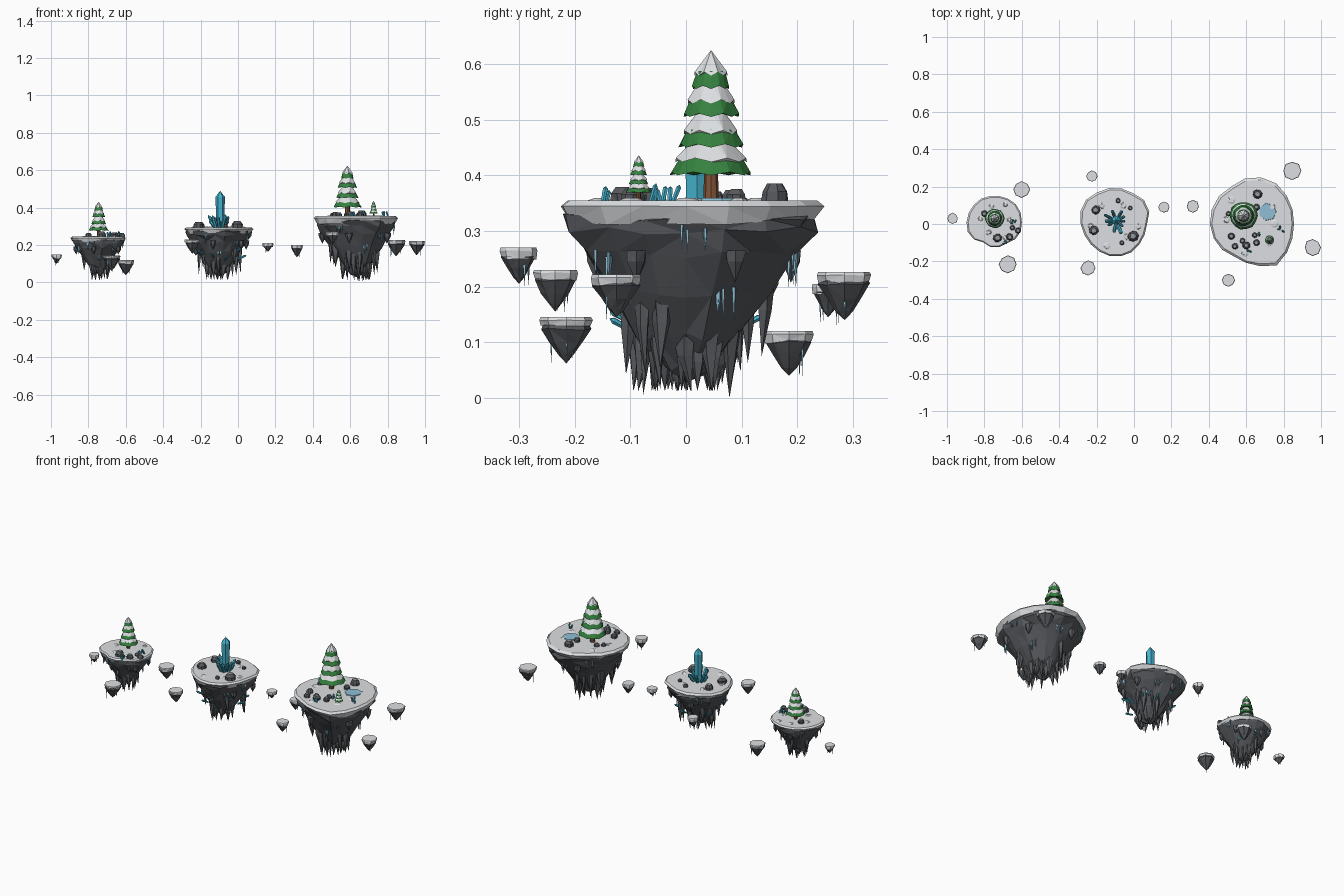
import bpy, bmesh, math, random
from mathutils import Vector

random.seed(7)
cube = bpy.data.objects.get("Cube")
if cube:
    bpy.data.objects.remove(cube, do_unlink=True)


def material(name, r, g, b):
    m = bpy.data.materials.new(name)
    m.use_nodes = True
    m.diffuse_color = (r, g, b, 1)
    m.node_tree.nodes["Principled BSDF"].inputs["Base Color"].default_value = (r, g, b, 1)
    return m


SNOW = material("snow", .72, .74, .76)
ROCK = material("dark_rock", .095, .1, .11)
PALE = material("pale_rock", .3, .31, .33)
GREEN = material("pine_green", .035, .22, .05)
BARK = material("bark", .22, .09, .04)
CRYSTAL = material("crystal_cyan", .06, .45, .62)
ICE = material("pale_ice", .27, .52, .66)


def jit(a):
    return random.uniform(-a, a)


def ring(x, y, z, r, n, noise=0.0, zig=0.0, turn=0.0):
    """Circle of points, with optional noise and zigzag in height."""
    pts = []
    for i in range(n):
        a = math.tau * i / n + turn
        q = r * (1 + jit(noise))
        pts.append(Vector((x + q * math.cos(a), y + q * math.sin(a), z + zig * (i % 2))))
    return pts


def skin(name, rings, mats, bands=None):
    """Skin a stack of rings; a single-point ring is an apex. bands: material per band."""
    bm = bmesh.new()
    rows = [[bm.verts.new(p) for p in r] for r in rings]
    bands = bands or [0] * (len(rows) + 1)
    for k, (lo, hi) in enumerate(zip(rows, rows[1:])):
        n = max(len(lo), len(hi))
        for i in range(n):
            j = (i + 1) % n
            if len(lo) == 1:
                f = [lo[0], hi[j], hi[i]]
            elif len(hi) == 1:
                f = [lo[i], lo[j], hi[0]]
            else:
                f = [lo[i], lo[j], hi[j], hi[i]]
            bm.faces.new(f).material_index = bands[k]
    for row, band in ((rows[0], bands[0]), (rows[-1], bands[-1])):
        if len(row) > 2:
            bm.faces.new(row).material_index = band
    bmesh.ops.triangulate(bm, faces=bm.faces[:])
    bmesh.ops.recalc_face_normals(bm, faces=bm.faces[:])
    me = bpy.data.meshes.new(name)
    bm.to_mesh(me)
    bm.free()
    for m in mats:
        me.materials.append(m)
    ob = bpy.data.objects.new(name, me)
    bpy.context.collection.objects.link(ob)
    return ob


def spike(name, x, y, top, tip, r, mat, n=5):
    a = random.random()
    return skin(name, [ring(x, y, top, r, n, .25, 0, a),
                       ring(x, y, top * .6 + tip * .4, r * .75, n, .15, 0, a),
                       [Vector((x + jit(r * .4), y + jit(r * .4), tip))]], [mat])


def crystal(name, x, y, z, r, height, lean=(0, 0)):
    rot = Vector((0, 0, 1)).rotation_difference(Vector((lean[0], lean[1], 1)))
    rows = [ring(0, 0, 0, r * .85, 6), ring(0, 0, height * .84, r, 6), [Vector((0, 0, height))]]
    return skin(name, [[rot @ p + Vector((x, y, z)) for p in row] for row in rows], [CRYSTAL])


def boulder(name, x, y, z, r):
    a = random.random()
    return skin(name, [ring(x, y, z - .004, r, 8, .1, 0, a), ring(x, y, z + r * .6, r * .95, 8, .12, 0, a),
                       ring(x, y, z + r * 1.15, r * .55, 8, .12, 0, a)], [ROCK, PALE], [0, 0, 1])


def tree(name, x, y, z, s):
    skin(name + "_trunk", [ring(x, y, z - .005, .014 * s, 8), ring(x, y, z + .07 * s, .012 * s, 8)], [BARK])
    tiers = [(.045, .075), (.095, .058), (.15, .05), (.2, .034)]
    for k, (h, r) in enumerate(tiers):
        last = k == len(tiers) - 1
        b, q = z + h * s, r * s
        skin(name + "_needles_%d" % k,
             [ring(x, y, b + .01 * s, q * .3, 14), ring(x, y, b, q, 14, .05, .006 * s),
              ring(x, y, b + .032 * s, q * .76, 14)], [GREEN])
        top = [Vector((x, y, z + .27 * s))] if last else ring(x, y, b + .062 * s, q * .45, 14)
        skin(name + "_snow_%d" % k,
             [ring(x, y, b + .024 * s, q * .86, 14, .04, .007 * s), top], [SNOW])


# Islands: snow cap over a faceted, tapering rock
BODY = [(.86, .04), (.95, .09), (.91, .17), (.8, .3), (.6, .51), (.38, .75), (.18, .93)]
STONE = [(.85, .1), (.94, .25), (.62, .55), (.3, .82)]


def reach(radii, a):
    t = (a / math.tau % 1) * len(radii)
    i = int(t)
    f = t - i
    return radii[i % len(radii)] * (1 - f) + radii[(i + 1) % len(radii)] * f


def island(name, x, y, top, tip, radii, n, thick, profile):
    def row(f, z, wob, zwob):
        out = []
        for i in range(n):
            a = math.tau * i / n
            q = f * reach(radii, a) * (1 + jit(wob))
            out.append(Vector((x + q * math.cos(a), y + q * math.sin(a), z + jit(zwob))))
        return out
    skin(name + "_snow", [row(.93, top - thick, .02, thick * .25), row(1, top - thick * .3, .005, .001),
                          row(.95, top, .01, 0)], [SNOW])
    h = top - tip
    rows = [row(f, top - d * h, .05, h * .025) for f, d in profile]
    skin(name + "_rock", rows + [[Vector((x, y, tip))]], [ROCK])


def depth(f):
    for (f0, d0), (f1, d1) in zip(BODY[1:], BODY[2:]):
        if f >= f1:
            return d0 + (d1 - d0) * (f0 - f) / (f0 - f1)
    return .95


def dress(name, x, y, top, tip, radii, size, count):
    """Hang stalactites, icicle clusters and ledges from an island, and pile snow on it."""
    def spot(a, f):
        q = f * reach(radii, a)
        return x + q * math.cos(a), y + q * math.sin(a), top - depth(f) * (top - tip)
    for i in range(count):
        a = math.tau * (i * .382 + jit(.03))
        px, py, pz = spot(a, random.uniform(.2, .62))
        drop = random.uniform(.07, .14) * size
        spike(name + "_stalactite_%d" % i, px, py, pz + .035 * size,
              max(pz - drop, .012), random.uniform(.014, .024) * size, ROCK)
    for i in range(9):
        a = math.tau * (i / 9 + jit(.04))
        f = (.9, .6, .78)[i % 3]
        for k in range(4):
            px, py, pz = spot(a + jit(.12), f + jit(.02))
            spike(name + "_icicle_%d_%d" % (i, k), px, py, pz + .01,
                  pz - random.uniform(.025, .06) * size, .0035, ICE, 4)
    for i in range(5):
        px, py, pz = spot(math.tau * (i * .21 + .08), .8)
        skin(name + "_ledge_%d" % i, [ring(px, py, pz + .008, .02 * size, 6, .15),
                                      ring(px, py, pz - .012, .018 * size, 6, .15),
                                      [Vector((px, py, pz - .05 * size))]], [ROCK])
    for i in range(6):
        px, py, pz = spot(math.tau * (i / 6 + jit(.06)), random.uniform(.5, .8))
        skin(name + "_drift_%d" % i, [ring(px, py, top - .002, .025 * size, 8, .2),
                                      ring(px, py, top + .004, .012 * size, 8, .2)], [SNOW])


ISLANDS = [
    ("large_island", .635, 0, .355, .028, (22, 23, 25, 25.5, 23, 23.5, 23, 22, 20, 21.5, 25.5, 23), 1, 26),
    ("middle_island", -.1, 0, .295, .035, (17, 20.5, 19, 19.5, 19.5, 20.5, 18.5, 17, 17, 17.5, 17.5, 16.5), .85, 20),
    ("small_island", -.745, .01, .245, .045, (14.5, 15, 14.5, 14, 14.5, 14.5, 15, 15.5, 12.5, 14, 13, 15), .7, 16),
]
for name, x, y, top, tip, radii, size, count in ISLANDS:
    radii = [r / 100 for r in radii]
    island(name, x, y, top, tip, radii, 18, .036 * size, BODY)
    dress(name, x, y, top, tip, radii, size, count)
spike("lowest_stalactite", .65, .08, .19, 0, .025, ROCK)
spike("side_stalactite", .66, -.07, .235, .005, .024, ROCK)

# Small floating stones: x, y, top, tip, radius
STONES = [(-.97, .03, .15, .1, .029), (-.6, .185, .12, .04, .044), (-.675, -.215, .145, .062, .046),
          (-.225, .255, .205, .145, .03), (-.245, -.235, .23, .155, .04), (.16, .09, .21, .165, .029),
          (.315, .095, .2, .135, .033), (.505, -.3, .27, .205, .035), (.845, .285, .226, .14, .048),
          (.955, -.125, .222, .145, .044)]
for i, (x, y, top, tip, r) in enumerate(STONES):
    name = "floating_stone_%d" % i
    island(name, x, y, top, tip, [r * (1 + jit(.06)) for k in range(8)], 8, .018, STONE)
    for k in range(3):
        spike(name + "_icicle_%d" % k, x + jit(r * .6), y + jit(r * .6), top - .02, tip + jit(.012), .003, ICE, 4)

# Trees and frozen pond
tree("large_tree", .585, .045, .355, 1)
tree("left_tree", -.745, .03, .245, .69)
tree("sapling", .725, -.085, .355, .3)
skin("frozen_pond", [ring(.715, .065, .353, .048, 7, .05), ring(.715, .065, .359, .047, 7, .05)], [ICE])

# Boulders resting on each island
PILES = [(.355, [(.535, .08, .016), (.505, .055, .014), (.66, .16, .026), (.655, .09, .018), (.52, -.065, .019),
                 (.645, -.06, .015), (.58, -.09, .015), (.6, -.115, .021), (.54, -.12, .017), (.655, -.1, .018)]),
         (.295, [(-.205, .075, .024), (-.215, -.035, .025), (-.005, -.065, .029), (-.085, .125, .014),
                 (-.065, -.1, .013), (-.02, .085, .012)]),
         (.245, [(-.8, .055, .018), (-.73, -.075, .024), (-.665, -.07, .02), (-.62, -.035, .016),
                 (-.65, -.02, .014)])]
for z, spots in PILES:
    for i, (x, y, r) in enumerate(spots):
        boulder("boulder_%d" % i, x, y, z, r)

# Great crystal with leaning shards, and small shards elsewhere
crystal("great_crystal", -.095, .02, .285, .025, .205)
for i in range(10):
    a = math.tau * i / 10 + jit(.2)
    c, s = math.cos(a), math.sin(a)
    lean = random.uniform(.25, .75)
    crystal("crystal_shard_%d" % i, -.095 + .025 * c, .015 + .025 * s, .288, random.uniform(.007, .011),
            random.uniform(.05, .09), (lean * c, lean * s))
for i, (x, y, z) in enumerate([(.615, -.15, .353), (.68, -.055, .353), (.79, -.03, .353),
                               (-.7, -.095, .243), (-.64, .01, .243)]):
    for k in range(3):
        crystal("small_crystal_%d_%d" % (i, k), x + jit(.012), y + jit(.012), z, .005,
                random.uniform(.02, .036), (jit(.4), jit(.4)))
for i in range(10):
    a = math.tau * i / 10
    c, s = math.cos(a), math.sin(a)
    crystal("under_crystal_%d" % i, -.1 + .1 * c, .1 * s, .15 + jit(.035), .006, .05, (2 * c, 2 * s))
